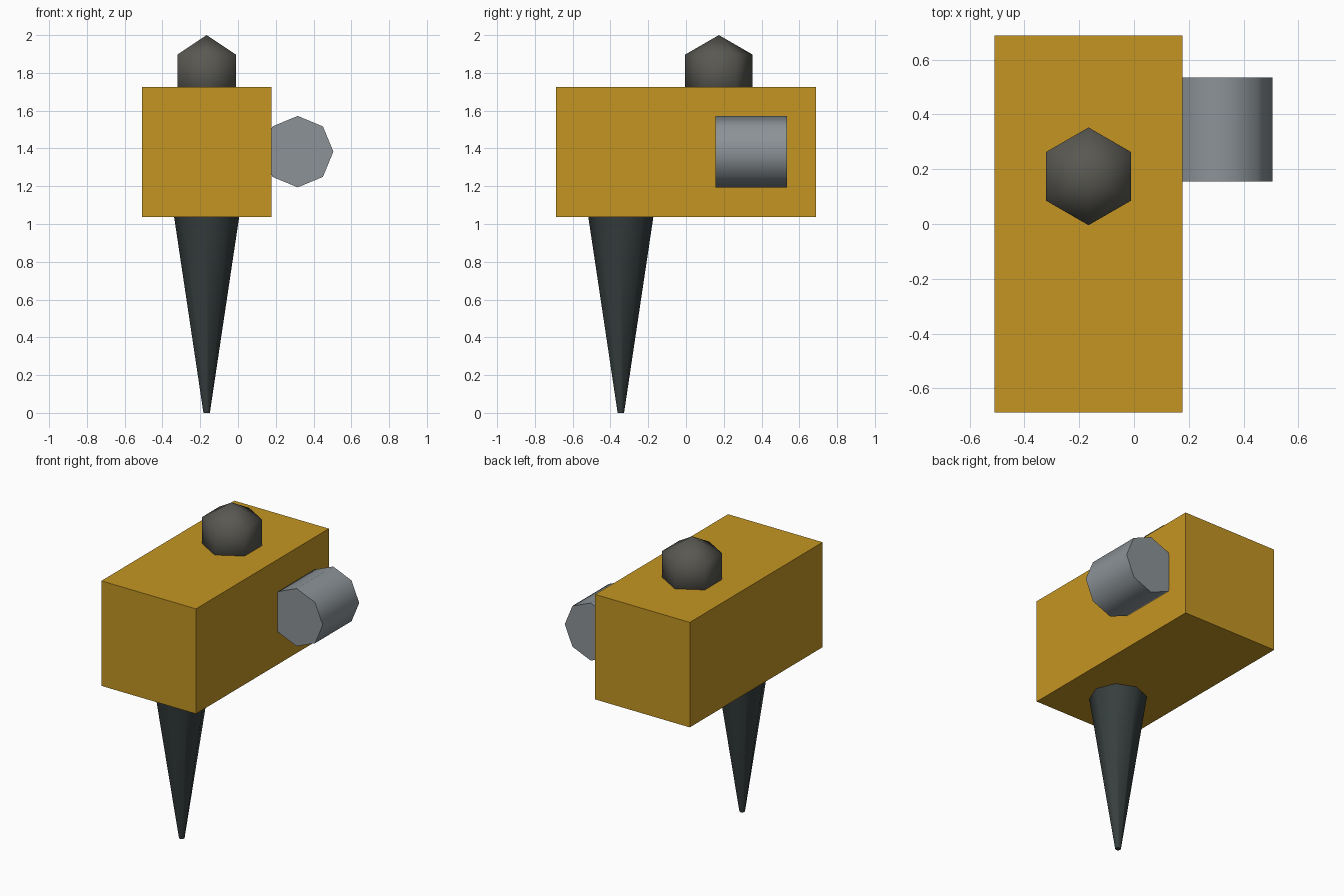
import bpy
import math

cube = bpy.data.objects.get("Cube")
if cube:
    bpy.data.objects.remove(cube, do_unlink=True)


def material(name, rgb):
    mat = bpy.data.materials.new(name)
    mat.use_nodes = True
    colour = (*rgb, 1.0)
    mat.diffuse_color = colour
    mat.node_tree.nodes["Principled BSDF"].inputs["Base Color"].default_value = colour
    return mat


def finish(name, mat, smooth_angle=None):
    obj = bpy.context.object
    obj.name = name
    obj.data.materials.append(mat)
    bpy.ops.object.transform_apply(location=False, rotation=True, scale=True)
    if smooth_angle:
        bpy.ops.object.shade_smooth_by_angle(angle=math.radians(smooth_angle))
    return obj


yellow = material("ochre yellow", (0.55, 0.30, 0.016))
steel = material("steel grey", (0.26, 0.29, 0.31))
slate = material("dark slate", (0.038, 0.049, 0.049))
charcoal = material("warm charcoal", (0.10, 0.098, 0.085))

# Main block
bpy.ops.mesh.primitive_cube_add(size=1, location=(-0.166, 0, 1.38))
bpy.context.object.scale = (0.686, 1.376, 0.688)
finish("body_block", yellow)

# Tapered spike, narrow end on the ground
bpy.ops.mesh.primitive_cone_add(vertices=8, radius1=0.017, radius2=0.172, depth=1.036,
                                location=(-0.166, -0.345, 0.518))
finish("spike", slate, 60)

# Eight-sided drum lying front to back on the left side
bpy.ops.mesh.primitive_cylinder_add(vertices=8, radius=0.189, depth=0.378,
                                    location=(0.316, 0.345, 1.383),
                                    rotation=(math.pi / 2, 0, 0))
finish("side_drum", steel, 60)

# Coarse ball sunk into the top, with a corner pointing along x
bpy.ops.mesh.primitive_uv_sphere_add(segments=6, ring_count=3, radius=0.206,
                                     location=(-0.166, 0.174, 1.794))
finish("top_knob", charcoal, 120)
